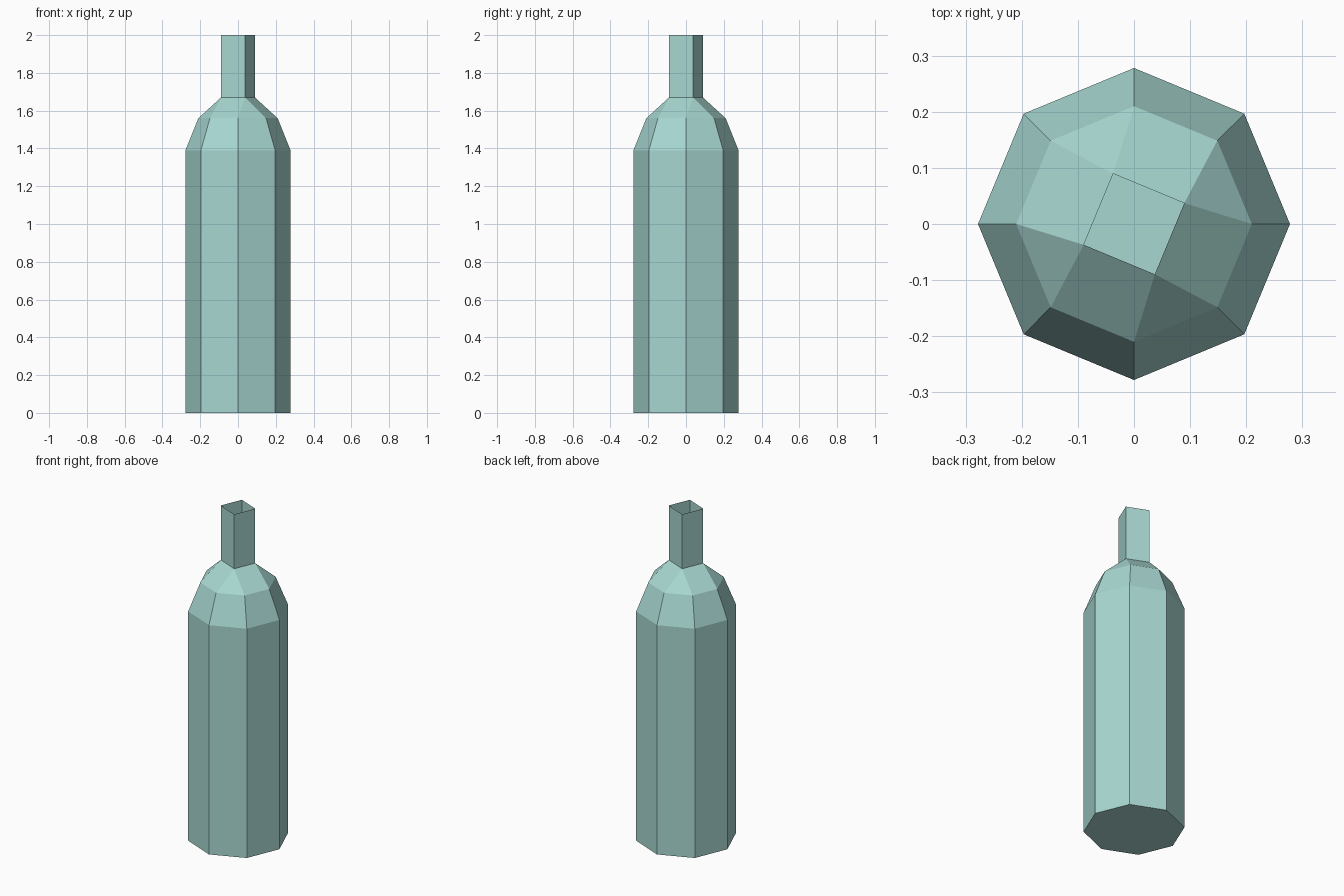
import bpy, bmesh
from math import cos, sin, radians

if "Cube" in bpy.data.objects:
    bpy.data.objects.remove(bpy.data.objects["Cube"])


def ring(bm, count, radius, z, start=0.0):
    step = 360 / count
    return [bm.verts.new((radius * cos(radians(start + i * step)),
                          radius * sin(radians(start + i * step)), z))
            for i in range(count)]


def bridge(bm, low, high):
    n = len(low)
    for i in range(n):
        j = (i + 1) % n
        bm.faces.new((low[i], low[j], high[j], high[i]))


bm = bmesh.new()

# Octagonal body with closed base and sloped shoulder
base = ring(bm, 8, 0.278, 0.0)
body_top = ring(bm, 8, 0.278, 1.39)
shoulder = ring(bm, 8, 0.21, 1.56)
bm.faces.new(base[::-1])
bridge(bm, base, body_top)
bridge(bm, body_top, shoulder)

# Square neck, open at the top
neck_low = ring(bm, 4, 0.097, 1.67, 22.5)
neck_top = ring(bm, 4, 0.097, 2.0, 22.5)
bridge(bm, neck_low, neck_top)

# Upper shoulder: alternating triangles and quads from eight sides to four
for k in range(4):
    a, b = shoulder[2 * k], shoulder[2 * k + 1]
    c = shoulder[(2 * k + 2) % 8]
    corner, following = neck_low[k], neck_low[(k + 1) % 4]
    bm.faces.new((a, b, corner))
    bm.faces.new((b, c, following, corner))

mesh = bpy.data.meshes.new("bottle")
bm.to_mesh(mesh)
bm.free()
bottle = bpy.data.objects.new("bottle", mesh)
bpy.context.collection.objects.link(bottle)

# Pale green glass colour
glass = bpy.data.materials.new("green_glass")
glass.diffuse_color = (0.39, 0.68, 0.64, 1.0)
glass.use_nodes = True
glass.node_tree.nodes["Principled BSDF"].inputs["Base Color"].default_value = glass.diffuse_color
mesh.materials.append(glass)
